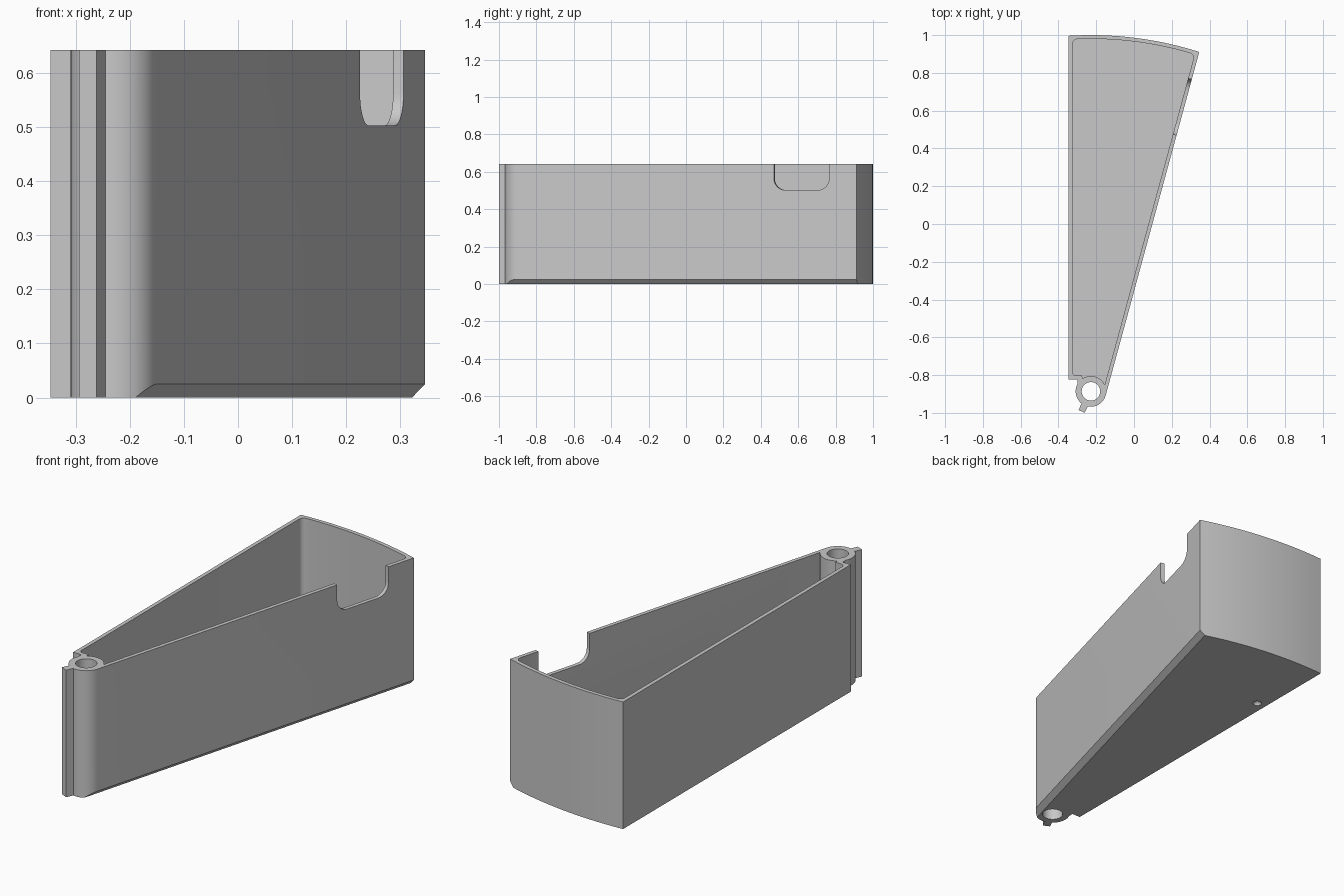
import bpy
import bmesh
from math import sin, cos, asin, atan2, pi, radians
from mathutils import Vector

if "Cube" in bpy.data.objects:
    bpy.data.objects.remove(bpy.data.objects["Cube"])

HEIGHT, FLOOR, WALL = 0.642, 0.025, 0.02
PIVOT = Vector((-0.228, -0.886))
POST_R, HOLE_R = 0.081, 0.049
OUTER_R = 1.886
LEFT, FRONT = -0.346, -0.822
CORNER = Vector((0.345, 0.909))

# Direction of the slanted wall, tangent to the hinge post
reach = CORNER - PIVOT
slant = atan2(reach.y, reach.x) + asin(POST_R / OUTER_R)
along = Vector((cos(slant), sin(slant)))
out = Vector((along.y, -along.x))

grey = bpy.data.materials.new("light grey plastic")
grey.use_nodes = True
grey.diffuse_color = (0.58, 0.58, 0.58, 1)
grey.node_tree.nodes["Principled BSDF"].inputs["Base Color"].default_value = grey.diffuse_color


def prism(name, base, offset):
    """Extrude a closed 3D outline by an offset."""
    bm = bmesh.new()
    face = bm.faces.new([bm.verts.new(p) for p in base])
    top = bmesh.ops.extrude_face_region(bm, geom=[face])["geom"]
    bmesh.ops.translate(bm, vec=offset, verts=[v for v in top if isinstance(v, bmesh.types.BMVert)])
    bmesh.ops.recalc_face_normals(bm, faces=bm.faces)
    mesh = bpy.data.meshes.new(name)
    bm.to_mesh(mesh)
    bm.free()
    obj = bpy.data.objects.new(name, mesh)
    mesh.materials.append(grey)
    bpy.context.collection.objects.link(obj)
    return obj


def upright(name, outline, low=0, high=HEIGHT):
    return prism(name, [(p[0], p[1], low) for p in outline], (0, 0, high - low))


def arc(radius, a, b, count=32):
    return [PIVOT + radius * Vector((cos(a + (b - a) * i / count), sin(a + (b - a) * i / count)))
            for i in range(count + 1)]


def circle(radius, count=64):
    start = slant - pi / 2
    return arc(radius, start, start + 2 * pi, count)[:-1]


def rounded(a, b, c, radius, steps=6):
    """Points of a corner at b, eased by radius."""
    a, b, c = Vector(a), Vector(b), Vector(c)
    p, q = b + (a - b).normalized() * radius, b + (c - b).normalized() * radius
    centre = p + q - b
    return [centre + (p - centre) * cos(t) + (q - centre) * sin(t)
            for t in [pi / 2 * i / steps for i in range(steps + 1)]]


def combine(target, tool, operation):
    mod = target.modifiers.new(operation, "BOOLEAN")
    mod.operation, mod.solver, mod.object = operation, "EXACT", tool
    bpy.context.view_layer.objects.active = target
    bpy.ops.object.modifier_apply(modifier=mod.name)
    bpy.data.objects.remove(tool)


def back_angles(radius, side, left):
    """Angles where an arc meets the slanted wall line and the left wall."""
    dx = left - PIVOT.x
    return slant - asin(side / radius), atan2((radius ** 2 - dx ** 2) ** 0.5, dx)


# Wedge body
a, b = back_angles(OUTER_R, POST_R, LEFT)
tray = upright("wedge_tray", [(LEFT, FRONT), (-0.30, FRONT), (-0.30, -0.85), PIVOT,
                              PIVOT + out * POST_R] + arc(OUTER_R, a, b))

# Hollow inside with eased corners
inner_r, side, left, front = OUTER_R - WALL, POST_R - WALL, LEFT + WALL, FRONT + WALL
a, b = back_angles(inner_r, side, left)
curve = arc(inner_r, a, b)
start = PIVOT + out * side
hollow = [(-0.275, front), (-0.27, -0.84), PIVOT, start]
hollow += rounded(start, curve[0], curve[2], 0.025)
hollow += curve[2:-2]
hollow += rounded(curve[-3], curve[-1], (left, front), 0.025)
hollow += rounded((left, 0), (left, front), (-0.275, front), 0.02)
combine(tray, upright("hollow_cutter", hollow, FLOOR, HEIGHT + 0.1), "DIFFERENCE")

# Hinge post and its stop tab
combine(tray, upright("hinge_post", circle(POST_R)), "UNION")
tip = Vector((-sin(radians(25)), -cos(radians(25))))
wide = Vector((-tip.y, tip.x)) * 0.018
near, far = PIVOT + tip * 0.065, PIVOT + tip * 0.117
combine(tray, upright("stop_tab", [near - wide, near + wide, far + wide, far - wide]), "UNION")
combine(tray, upright("pin_hole", circle(HOLE_R, 48), -0.1, HEIGHT + 0.1), "DIFFERENCE")

# Finger notch in the slanted wall
y0, y1, z0, z1 = 0.47, 0.765, 0.502, HEIGHT + 0.1
notch = [(y0, z1)] + rounded((y0, z1), (y0, z0), (y1, z0), 0.06, 8)
notch += rounded((y0, z0), (y1, z0), (y1, z1), 0.06, 8) + [(y1, z1)]
edge = PIVOT + out * POST_R
points = []
for y, z in notch:
    p = edge + along * ((y - edge.y) / along.y) - out * 0.06
    points.append((p.x, p.y, z))
combine(tray, prism("notch_cutter", points, (out * 0.12).to_3d()), "DIFFERENCE")

# Chamfer under the slanted wall
size = 0.025
origin = PIVOT - along * 0.3
section = [(POST_R - 2 * size, -size), (POST_R + size, -size), (POST_R + size, 2 * size)]
points = [(*(origin + out * n), z) for n, z in section]
combine(tray, prism("chamfer_cutter", points, (along * 2.6).to_3d()), "DIFFERENCE")

# Small round dimple under the floor
bpy.ops.mesh.primitive_uv_sphere_add(segments=24, ring_count=12, radius=0.022, location=(-0.296, 0.576, -0.006))
dimple = bpy.context.object
dimple.data.materials.append(grey)
combine(tray, dimple, "DIFFERENCE")

bpy.ops.object.select_all(action="DESELECT")
tray.select_set(True)
bpy.context.view_layer.objects.active = tray
bpy.ops.object.shade_smooth_by_angle(angle=radians(30))
